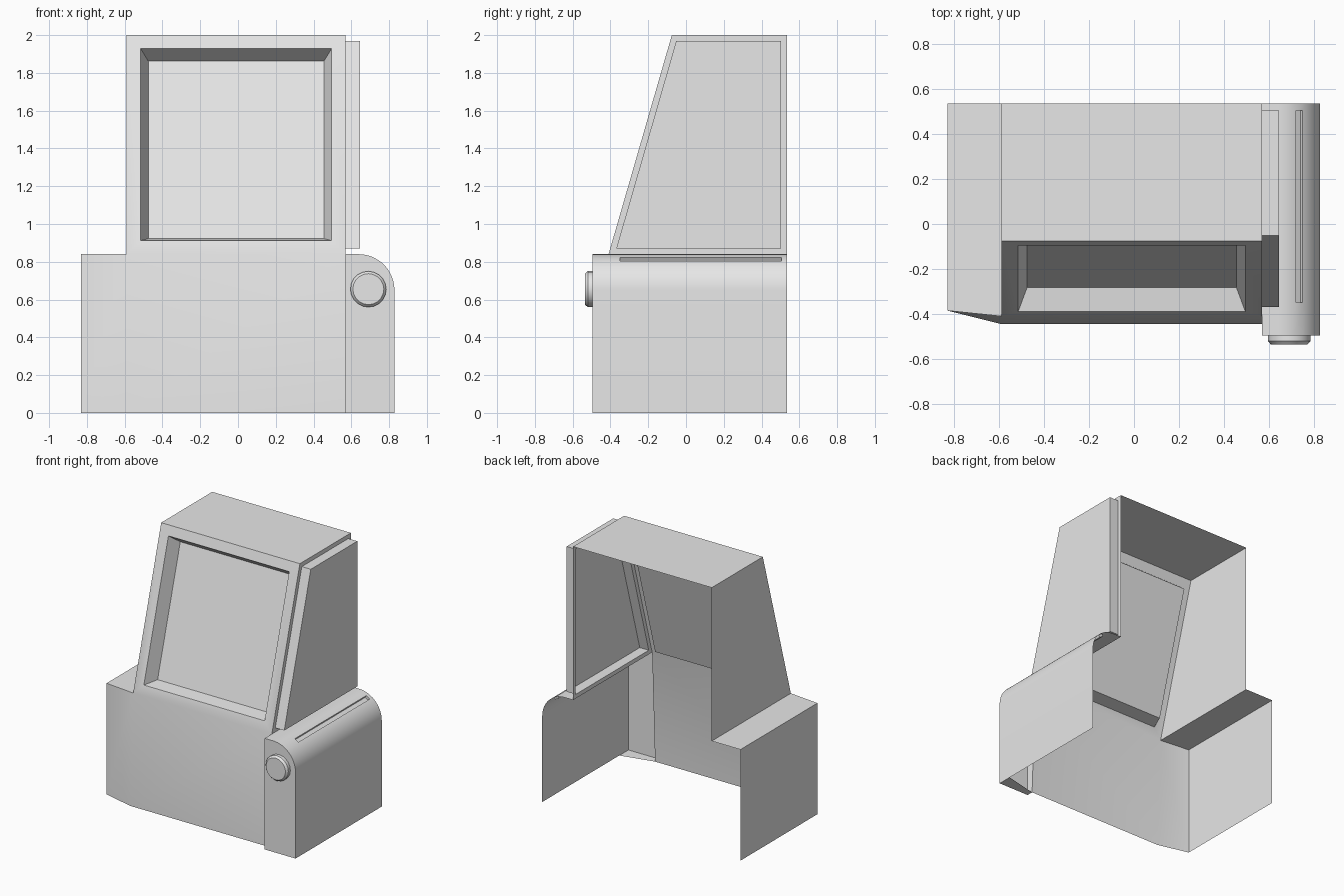
import bpy, bmesh, math
from mathutils import Vector

if "Cube" in bpy.data.objects:
    bpy.data.objects.remove(bpy.data.objects["Cube"], do_unlink=True)

grey = bpy.data.materials.new("light grey")
grey.use_nodes = True
grey.diffuse_color = (0.8, 0.8, 0.8, 1)
grey.node_tree.nodes["Principled BSDF"].inputs["Base Color"].default_value = grey.diffuse_color

BACK, TOP, SHOULDER = 0.535, 2.0, 0.84
LEFT, RIGHT, OUTER = -0.59, 0.57, -0.83
POD_FRONT = -0.495


def finish(name, bm):
    """Turn a bmesh into a shaded object."""
    bm.normal_update()
    mesh = bpy.data.meshes.new(name)
    bm.to_mesh(mesh)
    bm.free()
    mesh.materials.append(grey)
    obj = bpy.data.objects.new(name, mesh)
    bpy.context.collection.objects.link(obj)
    bpy.ops.object.select_all(action="DESELECT")
    bpy.context.view_layer.objects.active = obj
    obj.select_set(True)
    bpy.ops.object.shade_smooth_by_angle(angle=math.radians(30))
    return obj


def panel(bm, points, outward):
    """Add one flat panel whose normal faces the outward direction."""
    face = bm.faces.new([bm.verts.new(p) for p in points])
    face.normal_update()
    if face.normal.dot(Vector(outward)) < 0:
        face.normal_flip()
    return face


def inset(bm, face, thickness, depth):
    bmesh.ops.inset_individual(bm, faces=[face], thickness=thickness,
                               depth=depth, use_even_offset=True)


# Cabinet: an open-backed, open-bottomed shell
bm = bmesh.new()
top_y, waist_y, foot_y, side_y = -0.075, -0.41, -0.445, -0.385
front, up, left, right = (0, -1, 0), (0, 0, 1), (-1, 0, 0), (1, 0, 0)


def upper_side(x):
    return [(x, top_y, TOP), (x, BACK, TOP), (x, BACK, SHOULDER), (x, waist_y, SHOULDER)]


screen = panel(bm, [(LEFT, waist_y, SHOULDER), (RIGHT, waist_y, SHOULDER),
                    (RIGHT, top_y, TOP), (LEFT, top_y, TOP)], front)
panel(bm, [(LEFT, foot_y, 0), (RIGHT, foot_y, 0),
           (RIGHT, waist_y, SHOULDER), (LEFT, waist_y, SHOULDER)], front)
panel(bm, [(OUTER, side_y, 0), (LEFT, foot_y, 0),
           (LEFT, waist_y, SHOULDER), (OUTER, side_y, SHOULDER)], front)
panel(bm, [(OUTER, side_y, 0), (OUTER, BACK, 0),
           (OUTER, BACK, SHOULDER), (OUTER, side_y, SHOULDER)], left)
panel(bm, [(OUTER, side_y, SHOULDER), (LEFT, waist_y, SHOULDER),
           (LEFT, BACK, SHOULDER), (OUTER, BACK, SHOULDER)], up)
panel(bm, [(LEFT, top_y, TOP), (RIGHT, top_y, TOP),
           (RIGHT, BACK, TOP), (LEFT, BACK, TOP)], up)
panel(bm, upper_side(LEFT), left)
side = panel(bm, upper_side(RIGHT), right)
bmesh.ops.remove_doubles(bm, verts=bm.verts, dist=0.0001)

# Recessed screen with tapered walls, and raised side panel
inset(bm, screen, 0.075, 0)
inset(bm, screen, 0.04, -0.1)
inset(bm, side, 0.031, 0)
inset(bm, side, 0, 0.075)
finish("cabinet", bm)

# Side pod: rounded profile swept front to back, with a thin slot along the curve
cx, cz, rx, rz = 0.64, 0.65, 0.188, SHOULDER - 0.65
xs = [0.72, 0.75]
angles = [math.radians(a) for a in range(0, 91, 6)]
angles = [a for a in angles if not 0.70 < cx + rx * math.cos(a) < 0.765]
angles = sorted(angles + [math.acos((x - cx) / rx) for x in xs], reverse=True)
profile = [(RIGHT, SHOULDER)]
profile += [(cx + rx * math.cos(a), cz + rz * math.sin(a)) for a in angles]
profile.append((cx + rx, 0))
cuts = [POD_FRONT, -0.35, 0.505, BACK]

bm = bmesh.new()
rows = [[bm.verts.new((x, y, z)) for x, z in profile] for y in cuts]
slot = None
for j in range(len(cuts) - 1):
    for i in range(len(profile) - 1):
        face = bm.faces.new([rows[j][i], rows[j][i + 1], rows[j + 1][i + 1], rows[j + 1][i]])
        face.normal_update()
        if face.normal.x + face.normal.z < 0:
            face.normal_flip()
        if j == 1 and abs(profile[i][0] - xs[0]) < 0.001:
            slot = face
inset(bm, slot, 0, -0.02)

# Pod front, the short return to the cabinet, and the narrow floor strip
panel(bm, [(x, POD_FRONT, z) for x, z in profile] + [(RIGHT, POD_FRONT, 0)], front)
panel(bm, [(RIGHT, POD_FRONT, 0), (RIGHT, foot_y, 0),
           (RIGHT, waist_y, SHOULDER), (RIGHT, POD_FRONT, SHOULDER)], left)
panel(bm, [(RIGHT, POD_FRONT, 0), (cx + rx, POD_FRONT, 0),
           (cx + rx, side_y, 0), (RIGHT, foot_y, 0)], (0, 0, -1))
bmesh.ops.remove_doubles(bm, verts=bm.verts, dist=0.0001)
finish("side_pod", bm)

# Round knob with a chamfered rim
bm = bmesh.new()
rings = []
for radius, y in [(0.095, POD_FRONT), (0.095, -0.52), (0.082, -0.535)]:
    rings.append([bm.verts.new((0.69 + radius * math.cos(math.tau * k / 20), y,
                                0.655 + radius * math.sin(math.tau * k / 20)))
                  for k in range(20)])
for a, b in zip(rings, rings[1:]):
    for k in range(20):
        n = (k + 1) % 20
        bm.faces.new([a[k], a[n], b[n], b[k]])
bm.faces.new(rings[-1])
bmesh.ops.recalc_face_normals(bm, faces=bm.faces)
finish("knob", bm)
